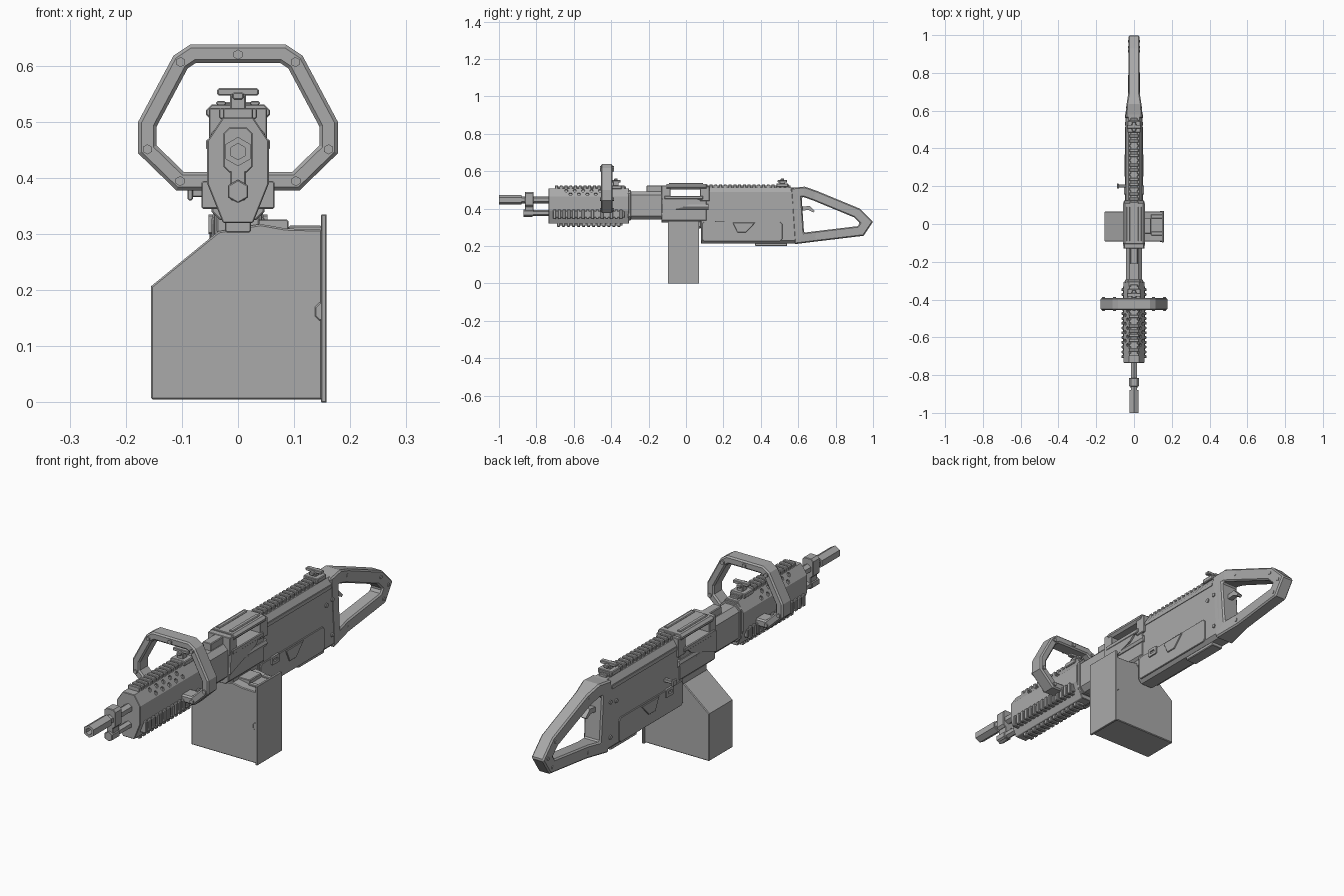
import bpy, bmesh, math
from mathutils import Vector, Matrix

cube = bpy.data.objects.get("Cube")
if cube:
    bpy.data.objects.remove(cube, do_unlink=True)

tone = (.4, .4, .4, 1)
grey = bpy.data.materials.new("gunmetal_grey")
grey.use_nodes = True
grey.diffuse_color = tone
grey.node_tree.nodes["Principled BSDF"].inputs["Base Color"].default_value = tone


def finish(name, bm, edge=0):
    bmesh.ops.recalc_face_normals(bm, faces=bm.faces)
    mesh = bpy.data.meshes.new(name)
    bm.to_mesh(mesh)
    bm.free()
    mesh.materials.append(grey)
    part = bpy.data.objects.new(name, mesh)
    bpy.context.collection.objects.link(part)
    if edge:
        bevel = part.modifiers.new("bevel", "BEVEL")
        bevel.width = edge
        bevel.segments = 1
        bevel.limit_method = "ANGLE"
        bevel.angle_limit = math.radians(60)
    return part


def section(half, bottom, top, chamfer=.003, rise=1, steep=1, shift=0):
    # symmetric eight-sided outline, anticlockwise
    right = [(half - chamfer, bottom), (half, bottom + chamfer * steep),
             (half, top - chamfer * rise), (half - chamfer, top)]
    return [(shift + u, v) for u, v in mirrored(right)]


def mirrored(right):
    return right + [(-u, v) for u, v in reversed(right)]


def polygon(sides, radius, u, v):
    angles = [math.pi / 2 + i * math.tau / sides for i in range(sides)]
    return [(u + radius * math.cos(a), v + radius * math.sin(a)) for a in angles]


def inset(profile, depth):
    result = []
    for i, point in enumerate(profile):
        here = Vector(point)
        before = (here - Vector(profile[i - 1])).normalized()
        after = (Vector(profile[(i + 1) % len(profile)]) - here).normalized()
        side = Vector((-before.y - after.y, before.x + after.x))
        result.append(tuple(here + side * depth / (1 + before.dot(after))))
    return result


def extrude(name, profile, start, end, axis="y", edge=0, hole=None, width=None):
    # outline along y or x, optionally with a hole or a varying width
    bm = bmesh.new()

    def loop(points, depth):
        verts = []
        for u, v in points:
            d = depth * width(u) if width else depth
            verts.append(bm.verts.new((d, u, v) if axis == "x" else (u, d, v)))
        return verts

    loops = [loop(profile, start), loop(profile, end)]
    if hole:
        loops += [loop(hole, end), loop(hole, start)]
        pairs = zip(loops, loops[1:] + loops[:1])
    else:
        pairs = [loops]
        for cap in loops:
            bm.faces.new(cap)
    for a, b in pairs:
        for i in range(len(a)):
            bm.faces.new((a[i - 1], a[i], b[i], b[i - 1]))
    return finish(name, bm, edge)


def beam(name, front, back, edge=.002, **shape):
    return extrude(name, section(**shape), front, back, edge=edge)


def plates(name, profile, inner, outer, **options):
    for side in (-1, 1):
        extrude(name, profile, side * inner, side * outer, axis="x", **options)


def rail(name, front, back, half, bottom, top, shift=0):
    # low bar with evenly spaced taller teeth
    lip = .007
    beam(name + "_bar", front, back, half=half - lip, bottom=bottom + lip, top=top - lip, shift=shift)
    count = round((back - front) / .026)
    pitch = (back - front) / count
    for i in range(count):
        start = front + i * pitch
        beam(name + "_tooth", start, start + pitch * .6, half=half, bottom=bottom, top=top, shift=shift)


# Barrel, muzzle, gas tube and gas block
barrel_z, gas_z = .447, .376
extrude("barrel", polygon(6, .019, 0, barrel_z), -.96, -.28)
muzzle = polygon(6, .026, 0, barrel_z)
extrude("muzzle", muzzle, -1, -.88, hole=inset(muzzle, .01))
extrude("gas_tube", polygon(6, .016, 0, gas_z), -.85, -.7)
extrude("gas_plug", polygon(6, .021, 0, gas_z), -.87, -.82, edge=.002)
beam("gas_block", front=-.86, back=-.815, half=.026, bottom=.41, top=.49, chamfer=.01)
beam("gas_bridge", front=-.86, back=-.815, half=.014, bottom=.36, top=.42)

# Handguard with staggered round vents on its upper slopes
slope, cut, crown = 1.5, .028, .508
guard = beam("handguard", front=-.735, back=-.305, half=.055, bottom=.32, top=crown,
             chamfer=cut, rise=slope, steep=2.5)
bm = bmesh.new()
for side in (-1, 1):
    normal = Vector((side * slope, 0, 1))
    turn = Vector((0, 0, 1)).rotation_difference(normal).to_matrix().to_4x4()
    for row in range(2):
        for i in range(5):
            across = cut * (.28 + .44 * row)
            spot = Vector((side * (.027 + across), -.64 + .045 * (i + row / 2), crown - slope * across))
            bmesh.ops.create_cone(bm, cap_ends=True, segments=10, radius1=.009, radius2=.009,
                                  depth=.016, matrix=Matrix.Translation(spot) @ turn)
cutter = finish("vent_cutter", bm)
cutter.hide_render = True
cutter.hide_viewport = True
vents = guard.modifiers.new("vents", "BOOLEAN")
vents.operation = "DIFFERENCE"
vents.object = cutter
vents.solver = "EXACT"
rail("guard_top_rail", front=-.7, back=-.32, half=.027, bottom=.5, top=.525)
rail("guard_bottom_rail", front=-.69, back=-.34, half=.023, bottom=.303, top=.33)
for side in (-1, 1):
    rail("guard_side_rail", front=-.71, back=-.33, half=.015, bottom=.345, top=.395, shift=side * .05)

# Carry handle loop with bolts along the middle of its band
loop = mirrored([(.11, .378), (.178, .444), (.178, .5), (.115, .618), (.085, .638)])
handle_front, handle_back, band = -.455, -.392, .033
extrude("carry_handle", loop, handle_front, handle_back, edge=.006, hole=inset(loop, band))
middle = inset(loop, band / 2)
bolts = [(0, .62)] + [(side * middle[i][0], middle[i][1]) for i in (0, 1, 3) for side in (-1, 1)]
for u, v in bolts:
    extrude("handle_bolt", polygon(6, .009, u, v), handle_front - .006, handle_back + .006)

# Folding sights
for y, base in ((-.375, .515), (.515, .525)):
    beam("sight_base", y - .03, y + .03, half=.034, bottom=base - .01, top=base + .01)
    beam("sight_post", y - .015, y + .015, half=.014, bottom=base, top=.55)
    beam("sight_plate", y - .01, y + .01, half=.037, bottom=.547, top=.56)
    beam("sight_arm", y - .025, y + .025, half=.01, bottom=.54, top=.553)

# Front receiver and feed mechanism, open between tray and cover
beam("front_receiver", front=-.31, back=-.1, half=.043, bottom=.342, top=.492, chamfer=.02)
beam("receiver_collar", front=-.31, back=-.295, half=.048, bottom=.338, top=.5, chamfer=.02)
beam("feed_body", front=-.13, back=.11, half=.047, bottom=.325, top=.466, chamfer=.015)
beam("feed_tray", front=-.115, back=.09, half=.057, bottom=.45, top=.469)
beam("feed_cover", front=-.105, back=.11, half=.057, bottom=.503, top=.531, chamfer=.01)
beam("cover_hinge", front=-.13, back=-.083, half=.052, bottom=.45, top=.525)
beam("cover_rear", front=.075, back=.125, half=.052, bottom=.44, top=.52)
beam("cover_latch", front=-.21, back=-.12, half=.02, bottom=.49, top=.523)
deflector = [(-.13, .37), (.04, .43), (.075, .462), (-.125, .462)]
plates("deflector_plate", deflector, inner=.045, outer=.055)
for side in (-1, 1):
    beam("cover_rib", front=-.09, back=.09, half=.009, bottom=.53, top=.537, shift=side * .03)
    extrude("side_tube", polygon(8, .017, side * .038, .41), -.12, .12)

# Rear receiver with side panels, screws and charging handle
beam("rear_receiver", front=.08, back=.6, half=.043, bottom=.214, top=.512, chamfer=.015, rise=1.5)
rail("receiver_top_rail", front=.1, back=.56, half=.025, bottom=.503, top=.53)
beam("bottom_plate", front=.37, back=.54, half=.027, bottom=.2, top=.22)
panel = section(half=.215, bottom=.225, top=.33, chamfer=.012, shift=.3)
plates("side_panel", panel, inner=.04, outer=.047, edge=.002)
pocket = [(.275, .272), (.32, .272), (.37, .325), (.25, .325)]
plates("panel_pocket", pocket, inner=.045, outer=.051, edge=.002)
hook = section(half=.025, bottom=.3, top=.335, shift=.18)
plates("panel_hook", hook, inner=.045, outer=.053, hole=inset(hook, .012))
strip = section(half=.22, bottom=.47, top=.485, shift=.34)
plates("upper_strip", strip, inner=.04, outer=.046)
for y, z in ((.57, .42), (.57, .27), (.53, .41)):
    plates("receiver_screw", polygon(8, .009, y, z), inner=.035, outer=.048)
beam("charging_arm", front=.193, back=.208, half=.025, bottom=.366, top=.38, shift=-.06)
beam("charging_knob", front=.187, back=.214, half=.005, bottom=.36, top=.386, shift=-.085)

# Skeleton stock with grip opening, narrowing towards the back
stock = [(.58, .21), (.7, .225), (.95, .255), (1, .33), (.93, .4), (.7, .495), (.635, .518), (.56, .51)]


def stock_width(y):
    return .045 - .016 * min(max((y - .6) / .1, 0), 1)


extrude("stock", stock, -1, 1, axis="x", edge=.006, hole=inset(stock, .055), width=stock_width)
trigger = [(.62, .39), (.655, .393), (.68, .38), (.688, .387), (.66, .415), (.62, .41)]
extrude("trigger", trigger, -.011, .011, axis="x")
for y, z in inset(stock, .025)[1:6]:
    plates("stock_screw", polygon(6, .008, y, z), inner=.02, outer=.032)

# Ammunition box with sloped shoulder, side lid and feed neck
outline = [(-.155, .005), (.15, .005), (.15, .308), (.085, .31), (.04, .318), (-.035, .305), (-.155, .207)]
extrude("ammo_box", outline, -.093, .066, edge=.003)
beam("box_lid", front=-.097, back=.07, half=.005, bottom=0, top=.335, shift=.153, chamfer=.001)
beam("box_catch", front=-.096, back=.069, half=.01, bottom=.146, top=.178, shift=.147, chamfer=.008)
beam("box_neck", front=-.085, back=.08, half=.038, bottom=.295, top=.34, chamfer=.01)
beam("feed_chute", front=-.05, back=.03, half=.03, bottom=.305, top=.326, shift=.06)
for y in (-.06, .03):
    beam("lid_clip", y, y + .02, half=.03, bottom=.303, top=.315, shift=.12)
